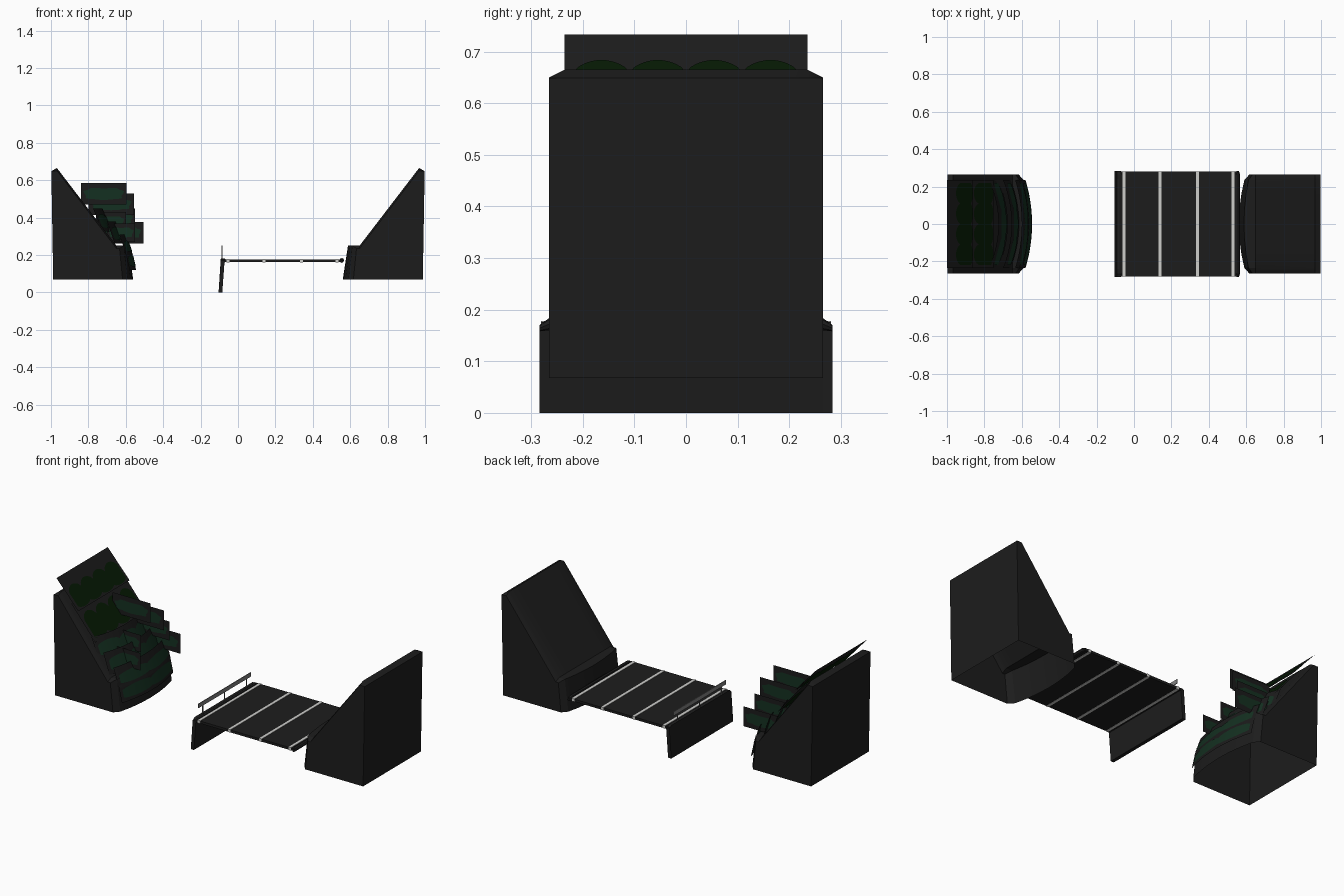
import bpy, bmesh, math
from mathutils import Vector

if "Cube" in bpy.data.objects:
    bpy.data.objects.remove(bpy.data.objects["Cube"])


def material(name, r, g, b):
    m = bpy.data.materials.new(name)
    m.diffuse_color = (r, g, b, 1)
    m.use_nodes = True
    m.node_tree.nodes["Principled BSDF"].inputs["Base Color"].default_value = m.diffuse_color
    return m


STONE = material("charcoal stone", 0.012, 0.012, 0.012)
CARD = material("dark card", 0.011, 0.011, 0.011)
GREEN = material("leaf green", 0.007, 0.030, 0.015)
DEEP = material("deep green", 0.0015, 0.010, 0.001)
LINE = material("pale stripe", 0.62, 0.62, 0.60)
RAIL = material("rail grey", 0.22, 0.22, 0.22)


def mesh(name, verts, faces, mats, ids=None, smooth=False):
    me = bpy.data.meshes.new(name)
    me.from_pydata([tuple(v) for v in verts], [], faces)
    for m in mats:
        me.materials.append(m)
    if ids:
        for p, i in zip(me.polygons, ids):
            p.material_index = i
    ob = bpy.data.objects.new(name, me)
    bpy.context.collection.objects.link(ob)
    if smooth:
        bpy.ops.object.select_all(action='DESELECT')
        ob.select_set(True)
        bpy.context.view_layer.objects.active = ob
        bpy.ops.object.shade_smooth_by_angle(angle=math.radians(25))
    return ob


def loft(name, rings, mat, smooth=False, open_side=None):
    """Solid through equal-sized rings, capped at both ends; one side may stay open."""
    n = len(rings[0])
    verts = [p for r in rings for p in r]
    faces = [(k * n + i, k * n + (i + 1) % n, (k + 1) * n + (i + 1) % n, (k + 1) * n + i)
             for k in range(len(rings) - 1) for i in range(n) if i != open_side]
    faces += [tuple(range(n))[::-1], tuple(range((len(rings) - 1) * n, len(rings) * n))]
    ob = mesh(name, verts, faces, [mat], smooth=smooth)
    bm = bmesh.new()
    bm.from_mesh(ob.data)
    bmesh.ops.recalc_face_normals(bm, faces=bm.faces)
    bm.to_mesh(ob.data)
    bm.free()
    return ob


def box(name, x0, x1, y0, y1, z0, z1, mat):
    def ring(y):
        return [(x0, y, z0), (x1, y, z0), (x1, y, z1), (x0, y, z1)]
    return loft(name, [ring(y0), ring(y1)], mat)


# Two sloped banks with bowed fronts and chamfered rims, open underneath
def bank(name, side):
    rings = []
    for y in (-.265, -.25, -.235, -.16, -.08, 0, .08, .16, .235, .25, .265):
        a = abs(y)
        bow = .03 * (min(a, .235) / .235) ** 2 + max(0, a - .235) * .9
        drop = max(0, a - .235) * .5
        prof = [(.56 + bow, .068), (.588 + bow * .8, .25 - drop), (.65, .25 - drop),
                (.968, .665 - drop), (.998, .649), (.988, .068)]
        rings.append([(side * x, y, z) for x, z in prof])
    return loft(name, rings, STONE, True, open_side=5)


bank("left_bank", -1)
bank("right_bank", 1)

# Deck, end wall and curbs
box("deck", -.09, .56, -.28, .28, .162, .176, STONE)


def wall_ring(y, top):
    return [(-.104, y, 0), (-.084, y, 0), (-.072, y, top - .005), (-.076, y, top), (-.092, y, top)]


loft("end_wall", [wall_ring(-.284, .17), wall_ring(-.265, .182),
                  wall_ring(.265, .182), wall_ring(.284, .17)], STONE)
for nm, x, r in (("left_curb", -.074, .010), ("right_curb", .555, .012)):
    loft(nm, [[(x + r * s * math.cos(t * math.pi / 4), y, .172 + dz + r * s * math.sin(t * math.pi / 4))
               for t in range(8)] for y, s, dz in ((-.284, .5, -.008), (-.265, 1, 0),
                                                   (.265, 1, 0), (.284, .5, -.008))],
         STONE, True)

# Stripes across the deck
for i, x in enumerate((-.054, .14, .34, .528)):
    box(f"stripe_{i + 1}", x - .008, x + .008, -.281, .281, .161, .178, LINE)

# Railing above the wall
box("rail_top", -.088, -.084, -.24, .24, .226, .25, RAIL)
for i in range(3):
    y = -.2 + i * .2
    box(f"rail_post_{i + 1}", -.088, -.084, y - .003, y + .003, .178, .23, RAIL)


# Foliage strips running along the bank: thin sheet plus wavy leaf band on both sides
def strip(name, top, bottom, half, bow, green, t0, t1, waves):
    a, b = Vector((top[0], 0, top[1])), Vector((bottom[0], 0, bottom[1]))
    d = b - a
    nrm = Vector((-d.z, 0, d.x)).normalized()
    n = 48

    def pt(y, t, off=0):
        p = a + d * t + nrm * off
        return Vector((p.x - bow * (y / .235) ** 2, y, p.z))

    verts, faces, ids = [], [], []
    for off, mi in ((0, 0), (.003, 1), (-.003, 1)):
        s = len(verts)
        for i in range(n + 1):
            u = i / n
            if mi == 0:
                y, lo, hi = half * (2 * u - 1), 0, 1
            else:
                y = half * .93 * (2 * u - 1)
                w = abs(math.sin(u * math.pi * waves)) ** .6
                lo = t0 + (t1 - t0) * .25 * (1 - w)
                hi = t1 - (t1 - t0) * .12 * (1 - w)
            verts += [pt(y, lo, off), pt(y, hi, off)]
        for i in range(n):
            k = s + 2 * i
            faces.append((k, k + 1, k + 3, k + 2))
            ids.append(mi)
    mesh(name, verts, faces, [CARD, green], ids)


strip("foliage_top", (-1.0, .733), (-.86, .578), .235, 0, DEEP, .33, .97, 4)
strip("foliage_upper", (-.905, .61), (-.75, .425), .235, 0, DEEP, .3, .97, 4)
strip("foliage_middle", (-.725, .45), (-.675, .325), .235, .05, GREEN, .25, .85, 3)
strip("foliage_ledge", (-.655, .38), (-.615, .262), .235, .045, GREEN, .25, .85, 3)
strip("foliage_front_upper", (-.60, .31), (-.562, .20), .235, .035, GREEN, .3, .85, 2)
strip("foliage_front_lower", (-.572, .235), (-.545, .12), .235, .035, GREEN, .3, .85, 2)


# Upright foliage cards facing the front, with a rounded leaf clump on both sides
def card(name, x0, x1, z0, z1, y):
    verts = [(x0, y, z0), (x1, y, z0), (x1, y, z1), (x0, y, z1)]
    faces, ids = [(0, 1, 2, 3)], [0]
    cx, cz, rx, rz = (x0 + x1) / 2, (z0 + z1) / 2, (x1 - x0) * .42, (z1 - z0) * .27
    for off in (-.003, .003):
        s = len(verts)
        for i in range(28):
            t = i / 28 * math.tau
            k = 1 + .07 * math.sin(7 * t)
            c, q = math.cos(t), math.sin(t)
            verts.append((cx + rx * k * math.copysign(abs(c) ** .6, c), y + off,
                          cz + rz * k * math.copysign(abs(q) ** .6, q)))
        faces.append(tuple(range(s, s + 28)))
        ids.append(1)
    mesh(name, verts, faces, [CARD, GREEN], ids)


for i, c in enumerate(((-.84, -.595, .47, .585, .05), (-.80, -.555, .415, .53, .115),
                       (-.73, -.505, .262, .377, .195), (-.76, -.55, .34, .45, .16),
                       (-.75, -.60, .33, .43, -.03), (-.70, -.55, .27, .37, -.11))):
    card(f"foliage_card_{i + 1}", *c)
